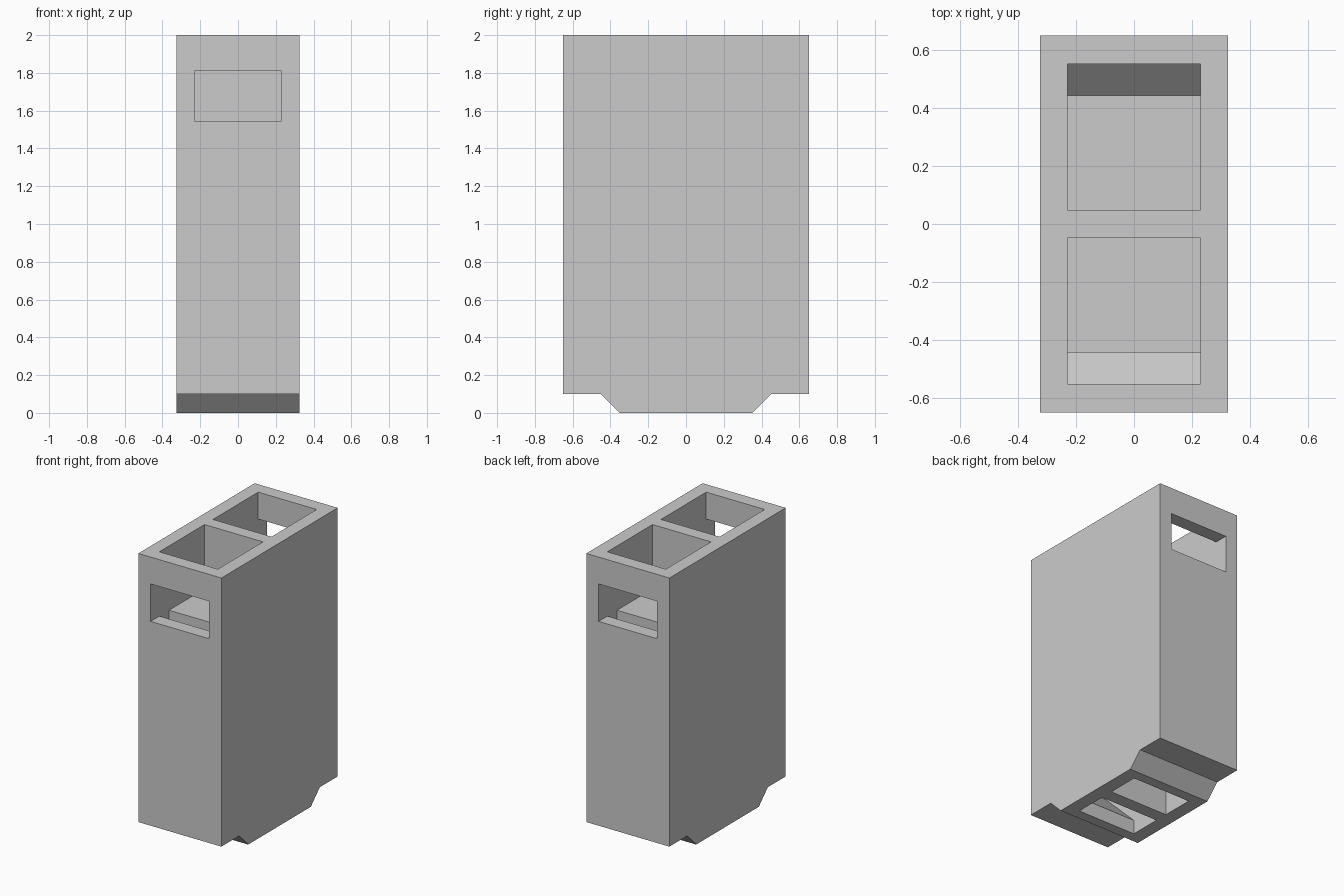
import bpy
import bmesh

cube = bpy.data.objects.get("Cube")
if cube:
    bpy.data.objects.remove(cube, do_unlink=True)

# One plain concrete colour
GREY = (0.6, 0.6, 0.6, 1.0)
concrete = bpy.data.materials.new("concrete_grey")
concrete.use_nodes = True
concrete.diffuse_color = GREY
concrete.node_tree.nodes["Principled BSDF"].inputs["Base Color"].default_value = GREY


def extrude_profile(name, profile, half_width):
    """Solid made by sweeping a (y, z) outline along x."""
    bm = bmesh.new()
    face = bm.faces.new([bm.verts.new((-half_width, y, z)) for y, z in profile])
    side = bmesh.ops.extrude_face_region(bm, geom=[face])
    moved = [g for g in side["geom"] if isinstance(g, bmesh.types.BMVert)]
    bmesh.ops.translate(bm, verts=moved, vec=(2 * half_width, 0, 0))
    bmesh.ops.recalc_face_normals(bm, faces=bm.faces)
    mesh = bpy.data.meshes.new(name)
    bm.to_mesh(mesh)
    bm.free()
    mesh.materials.append(concrete)
    obj = bpy.data.objects.new(name, mesh)
    bpy.context.collection.objects.link(obj)
    return obj


# Outer body with the stepped, chamfered foot
half_body = [(0.65, 2), (0.65, 0.1), (0.45, 0.1), (0.35, 0)]
body = extrude_profile(
    "vent_block", half_body + [(-y, z) for y, z in reversed(half_body)], 0.325)

# Hollow: open top chamber, side window, narrow shaft, sloped outlet
INNER, SHAFT, OUTER, OUTLET = 0.0475, 0.443, 0.5525, 0.275
SILL, LINTEL = 1.545, 1.81
duct = [
    (INNER, 2.1), (OUTER, 2.1),
    (OUTER, LINTEL), (0.75, LINTEL), (0.75, SILL), (OUTER, SILL),
    (OUTER, 0.375), (OUTLET, 0.1), (OUTLET, -0.1),
    (INNER, -0.1), (INNER, 0.21), (SHAFT, 0.6),
    (SHAFT, SILL), (INNER, SILL),
]

# Cut the same duct at the front and the back
for name, sign in (("front_duct_cutter", -1), ("back_duct_cutter", 1)):
    cutter = extrude_profile(name, [(sign * y, z) for y, z in duct], 0.229)
    cut = body.modifiers.new(name, "BOOLEAN")
    cut.operation = "DIFFERENCE"
    cut.solver = "EXACT"
    cut.object = cutter
    bpy.context.view_layer.objects.active = body
    bpy.ops.object.modifier_apply(modifier=cut.name)
    bpy.data.objects.remove(cutter, do_unlink=True)
